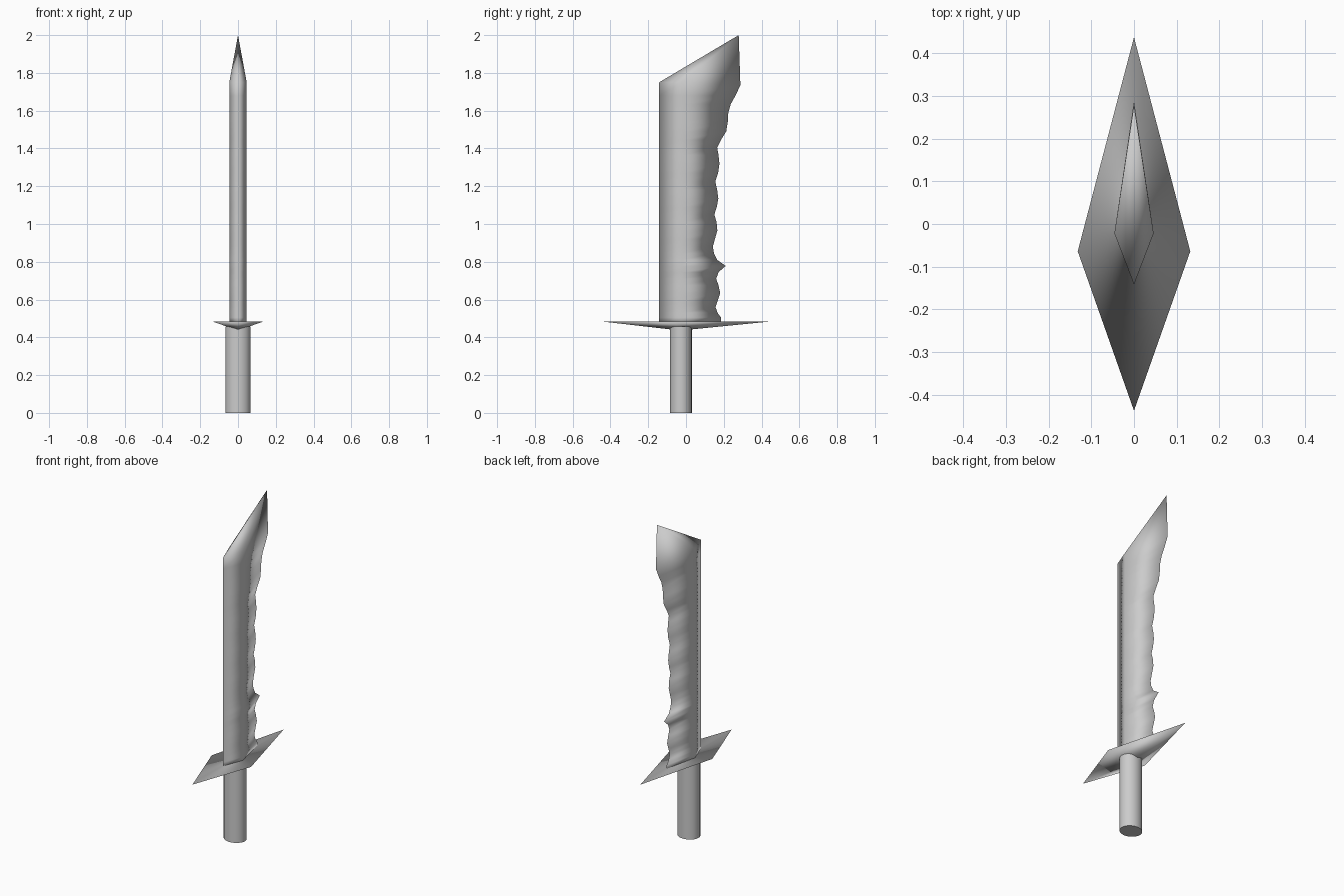
import bpy, bmesh, math

if "Cube" in bpy.data.objects:
    bpy.data.objects.remove(bpy.data.objects["Cube"])


def finish(name, bm):
    """Turn a bmesh into a smooth-shaded object with outward normals."""
    bmesh.ops.recalc_face_normals(bm, faces=bm.faces)
    for f in bm.faces:
        f.smooth = True
    mesh = bpy.data.meshes.new(name)
    bm.to_mesh(mesh)
    bm.free()
    obj = bpy.data.objects.new(name, mesh)
    bpy.context.collection.objects.link(obj)
    return obj


# Blade: diamond section with a wavy cutting edge (y, z), bottom to top
edge = [(.185, .475), (.185, .505), (.167, .53), (.156, .56), (.168, .595),
        (.181, .635), (.172, .675), (.16, .71), (.172, .745), (.21, .778),
        (.165, .81), (.148, .845), (.142, .88), (.153, .92), (.166, .965),
        (.162, 1.01), (.15, 1.05), (.163, 1.09), (.171, 1.135), (.165, 1.18),
        (.155, 1.225), (.17, 1.27), (.177, 1.32), (.172, 1.365), (.165, 1.405),
        (.185, 1.445), (.213, 1.49), (.221, 1.54), (.224, 1.59), (.237, 1.635),
        (.262, 1.68), (.288, 1.735)]
SPINE, RIDGE, HALF = -.142, -.022, .046
bm = bmesh.new()
rings = []
for y, z in edge:
    zb = 1.75 if z > 1.7 else z
    rings.append([bm.verts.new(p) for p in
                  ((0, SPINE, zb), (HALF, RIDGE, zb), (0, y, z), (-HALF, RIDGE, zb))])
for a, b in zip(rings, rings[1:]):
    for i in range(4):
        j = (i + 1) % 4
        bm.faces.new((a[i], a[j], b[j], b[i]))
bm.faces.new(rings[0])
# Slanted point: both sides taper to a sharp line ending at the tip
tip = bm.verts.new((0, .279, 2.0))
for i in range(4):
    if i in (0, 3):
        bm.faces.new((rings[-1][i], rings[-1][(i + 1) % 4], tip))
    else:
        bm.faces.new((rings[-1][i], rings[-1][(i + 1) % 4], tip))
finish("blade", bm)

# Guard: flat kite-shaped top, shallow pyramid below
bm = bmesh.new()
rim = [bm.verts.new((x, y, .483)) for x, y in
       ((0, -.438), (.132, -.064), (0, .438), (-.132, -.064))]
apex = bm.verts.new((0, -.03, .436))
bm.faces.new(rim)
for i in range(4):
    bm.faces.new((rim[i], rim[(i + 1) % 4], apex))
finish("guard", bm)

# Handle: oval grip running up into the guard
bm = bmesh.new()
bmesh.ops.create_cone(bm, cap_ends=True, segments=24, radius1=1, radius2=1, depth=.458)
for v in bm.verts:
    v.co = (v.co.x * .066, v.co.y * .058 - .027, v.co.z + .229)
handle = finish("handle", bm)
bpy.context.view_layer.objects.active = handle
handle.select_set(True)
bpy.ops.object.shade_smooth_by_angle(angle=math.radians(40))
